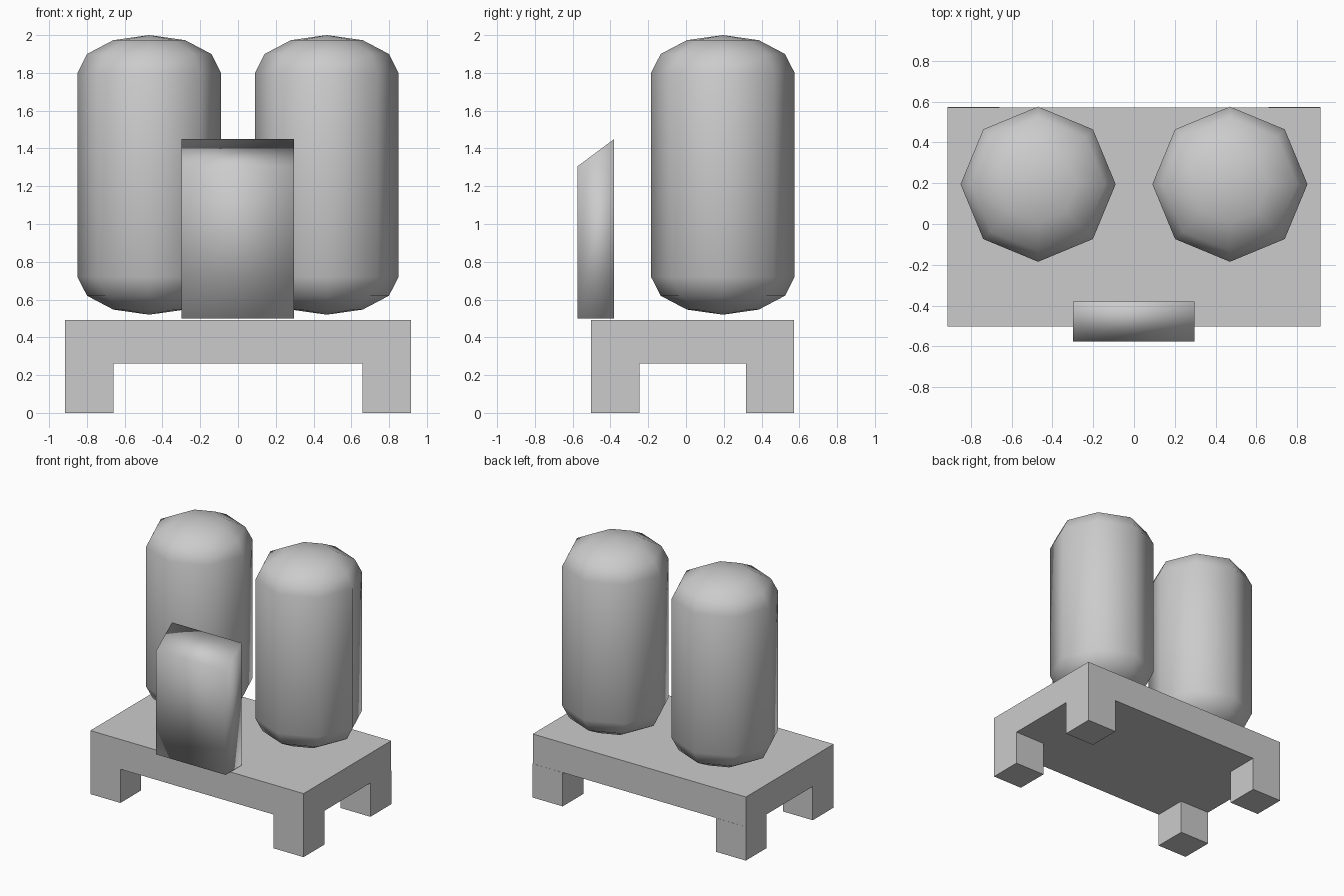
import bpy, bmesh
from math import sin, cos, radians, tau
from mathutils import Vector

if "Cube" in bpy.data.objects:
    bpy.data.objects.remove(bpy.data.objects["Cube"])


def finish(bm, name, location=(0, 0, 0), smooth=False):
    bmesh.ops.recalc_face_normals(bm, faces=bm.faces)
    for f in bm.faces:
        f.smooth = smooth
    mesh = bpy.data.meshes.new(name)
    bm.to_mesh(mesh)
    bm.free()
    obj = bpy.data.objects.new(name, mesh)
    obj.location = location
    bpy.context.collection.objects.link(obj)
    return obj


def box(name, lo, hi):
    lo, hi = Vector(lo), Vector(hi)
    bm = bmesh.new()
    bmesh.ops.create_cube(bm, size=1)
    bmesh.ops.scale(bm, vec=hi - lo, verts=bm.verts)
    return finish(bm, name, (lo + hi) / 2)


def tank(name, x, y, radius=0.38, cap=0.2, low=0.72, high=1.8):
    # Domed profile turned into an eight-sided capsule
    angles = [radians(a) for a in (0, 30, 60, 90)]
    profile = [(radius * cos(a), low - cap * sin(a)) for a in reversed(angles)]
    profile += [(radius * cos(a), high + cap * sin(a)) for a in angles]
    bm = bmesh.new()
    verts = [bm.verts.new((r, 0, z)) for r, z in profile]
    edges = [bm.edges.new(pair) for pair in zip(verts, verts[1:])]
    bmesh.ops.spin(bm, geom=verts + edges, cent=(0, 0, 0), axis=(0, 0, 1),
                   angle=tau, steps=8)
    bmesh.ops.remove_doubles(bm, verts=bm.verts, dist=0.001)
    return finish(bm, name, (x, y, 0), smooth=True)


# Platform and four corner legs
box("platform", (-0.915, -0.503, 0.262), (0.915, 0.572, 0.493))
for side, x in (("left", -0.915), ("right", 0.658)):
    for end, y in (("front", -0.503), ("back", 0.317)):
        box(f"{end}_{side}_leg", (x, y, 0), (x + 0.257, y + 0.256, 0.262))

# Pair of tanks
for side, x in (("left", -0.47), ("right", 0.47)):
    tank(f"{side}_tank", x, 0.195)

# Control cabinet with sloping top, extruded from its side profile
bm = bmesh.new()
outline = [(-0.575, 0.5), (-0.38, 0.5), (-0.38, 1.45), (-0.575, 1.305)]
face = bm.faces.new([bm.verts.new((-0.3, y, z)) for y, z in outline])
new = bmesh.ops.extrude_face_region(bm, geom=[face], use_keep_orig=True)["geom"]
bmesh.ops.translate(bm, vec=(0.596, 0, 0),
                    verts=[g for g in new if isinstance(g, bmesh.types.BMVert)])
finish(bm, "control_cabinet", smooth=True)
